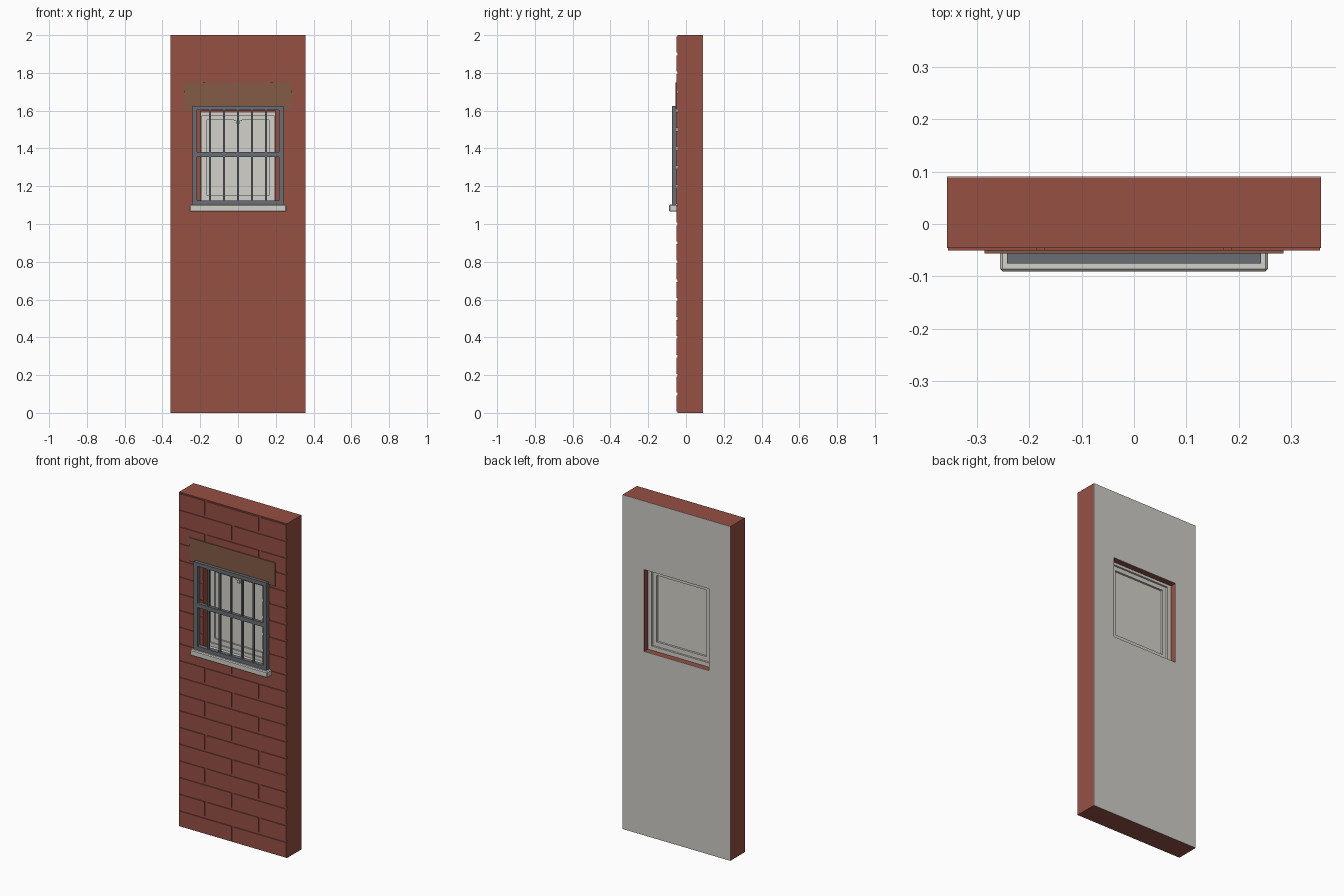
import bpy, bmesh

if "Cube" in bpy.data.objects:
    bpy.data.objects.remove(bpy.data.objects["Cube"])


def material(name, rgb):
    m = bpy.data.materials.new(name)
    lin = [(c / 255 / 12.92) if c < 10 else ((c / 255 + 0.055) / 1.055) ** 2.4 for c in rgb]
    m.diffuse_color = (*lin, 1)
    m.use_nodes = True
    m.node_tree.nodes["Principled BSDF"].inputs["Base Color"].default_value = m.diffuse_color
    return m


BRICK = material("brick red", (150, 80, 68))
PALE = material("pale grey", (212, 209, 202))
PLASTER = material("plaster grey", (206, 204, 198))
STEEL = material("slate steel", (106, 111, 116))
BROWN = material("lintel brown", (131, 91, 70))


def build(name, boxes, mat, bevel=0):
    """One object from boxes given as (x0, x1, y0, y1, z0, z1)."""
    bm = bmesh.new()
    for x0, x1, y0, y1, z0, z1 in boxes:
        vs = bmesh.ops.create_cube(bm, size=1)["verts"]
        for v in vs:
            v.co = (x1 if v.co.x > 0 else x0,
                    y1 if v.co.y > 0 else y0,
                    z1 if v.co.z > 0 else z0)
    me = bpy.data.meshes.new(name)
    bm.to_mesh(me)
    bm.free()
    me.materials.append(mat)
    ob = bpy.data.objects.new(name, me)
    bpy.context.collection.objects.link(ob)
    if bevel:
        b = ob.modifiers.new("bevel", "BEVEL")
        b.width, b.segments = bevel, 1
    return ob


def ring(xo, zo0, zo1, xi, zi0, zi1, y0, y1):
    """Four boxes around a rectangular opening, symmetric in x."""
    return [(-xo, -xi, y0, y1, zo0, zo1), (xi, xo, y0, y1, zo0, zo1),
            (-xi, xi, y0, y1, zo0, zi0), (-xi, xi, y0, y1, zi1, zo1)]


W, H = 0.357, 2.0
FRONT, BACK = -0.051, 0.0905
OX, OZ0, OZ1 = 0.197, 1.10, 1.60     # front opening

# wall core: narrow opening in front, wider rebate behind the window
build("wall_front_core", ring(W, 0, H, OX, OZ0, OZ1, FRONT + 0.005, 0.0), BRICK)
build("wall_back_core", ring(W, 0, H, 0.215, OZ0, 1.59, 0.0, BACK - 0.002), BRICK)
build("plaster_back", ring(W, 0, H, 0.215, OZ0, 1.59, BACK - 0.002, BACK), PLASTER)

# brick courses in running bond, trimmed at the opening
bricks = []
gap = 0.007
for row in range(20):
    z0, z1 = row * 0.1 + gap, row * 0.1 + 0.1 - gap
    edges = [-W, 0, W] if row % 2 == 0 else [-W, -W / 2, W / 2, W]
    for a, b in zip(edges, edges[1:]):
        a = a + (gap if a > -W else 0.002)
        b = b - (gap if b < W else 0.002)
        spans = [(a, b)]
        if 11 <= row <= 15:
            spans = [(a, min(b, -OX)), (max(a, OX), b)]
        bricks += [(s, e, FRONT, FRONT + 0.006, z0, z1) for s, e in spans if e - s > 0.005]
build("brick_courses", bricks, BRICK)

# lintel plate above the window
build("lintel", [(-0.285, 0.285, -0.0565, FRONT + 0.003, 1.61, 1.75)], BROWN)

# sill
build("sill", [(-0.256, 0.256, -0.0905, -0.046, 1.065, 1.102)], PALE, 0.005)
build("sill_inner", [(-OX, OX, -0.047, 0.01, 1.09, 1.104)], PALE)

# window: fixed frame, sash, pane and latch
build("window_frame", ring(0.215, 1.10, 1.59, 0.19, 1.125, 1.575, 0.004, 0.053), PALE)
build("window_sash", ring(0.19, 1.125, 1.575, 0.165, 1.152, 1.55, 0.012, 0.042), PALE)
build("window_pane", [(-0.165, 0.165, 0.022, 0.030, 1.152, 1.55)], PALE)
build("latch", [(-0.02, 0.02, 0.006, 0.012, 1.545, 1.555),
                (-0.008, 0.008, 0.004, 0.022, 1.53, 1.547)], PALE)

# security grille: frame, cross rail and five bars
build("grille_frame", ring(0.242, 1.10, 1.625, 0.217, 1.125, 1.603, -0.075, -0.05), STEEL)
build("grille_rail", [(-0.217, 0.217, -0.073, -0.054, 1.355, 1.38)], STEEL)
build("grille_bars", [(i * 0.0742 - 0.005, i * 0.0742 + 0.005, -0.069, -0.058, 1.12, 1.61)
                      for i in range(-2, 3)], STEEL)
